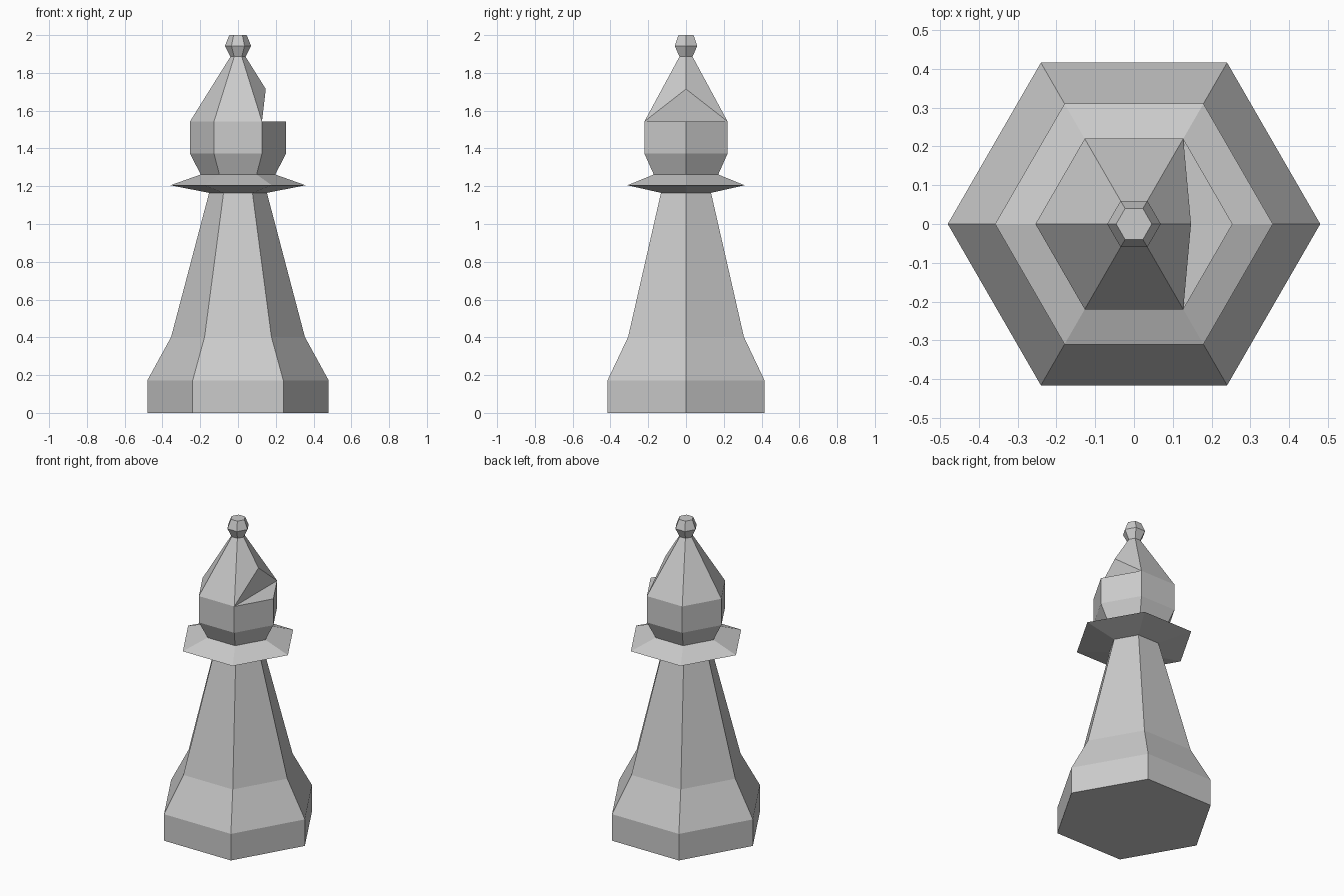
import bpy, bmesh
from math import cos, sin, pi

if "Cube" in bpy.data.objects:
    bpy.data.objects.remove(bpy.data.objects["Cube"])

SIDES = 6


def hex_shell(bm, profile):
    """Stack hexagonal rings (radius, z) and join them with flat faces."""
    rings = [[bm.verts.new((r * cos(2 * pi * i / SIDES), r * sin(2 * pi * i / SIDES), z))
              for i in range(SIDES)] for r, z in profile]
    for low, high in zip(rings, rings[1:]):
        for i in range(SIDES):
            j = (i + 1) % SIDES
            bm.faces.new((low[i], low[j], high[j], high[i]))
    return rings


def finish(bm, name):
    bm.normal_update()
    mesh = bpy.data.meshes.new(name)
    bm.to_mesh(mesh)
    bm.free()
    obj = bpy.data.objects.new(name, mesh)
    bpy.context.collection.objects.link(obj)
    return obj


# Base and tapered stem, closed underneath
bm = bmesh.new()
rings = hex_shell(bm, [(0.48, 0), (0.48, 0.172), (0.354, 0.402), (0.153, 1.165)])
bm.faces.new(rings[0][::-1])
finish(bm, "base_and_stem")

# Flared collar
bm = bmesh.new()
hex_shell(bm, [(0.153, 1.165), (0.358, 1.205), (0.197, 1.262)])
finish(bm, "collar")

# Head with a pointed hood
bm = bmesh.new()
rings = hex_shell(bm, [(0.197, 1.262), (0.254, 1.372), (0.254, 1.543), (0.04, 1.886)])
brim, tip = rings[2], rings[3]

# Notch on the +x ridge: slanted wall above a flat ledge
t = 0.5
notch = bm.verts.new(brim[0].co.lerp(tip[0].co, t))
bmesh.ops.delete(bm, geom=[f for f in brim[0].link_faces if tip[0] in f.verts],
                 context='FACES_ONLY')
for edge in [e for e in brim[0].link_edges if tip[0] in e.verts]:
    bm.edges.remove(edge)
bm.faces.new((notch, brim[1], tip[1], tip[0]))
bm.faces.new((brim[5], notch, tip[0], tip[5]))
bm.faces.new((brim[1], notch, brim[5]))
bm.faces.new((brim[5], brim[0], brim[1]))

# Split the two bent hood panels so every face stays flat
for face in [f for f in bm.faces if notch in f.verts and len(f.verts) == 4]:
    bmesh.ops.triangulate(bm, faces=[face])
finish(bm, "head")

# Small finial, closed on top
bm = bmesh.new()
rings = hex_shell(bm, [(0.04, 1.886), (0.069, 1.943), (0.046, 2.0)])
bm.faces.new(rings[-1])
finish(bm, "finial")
